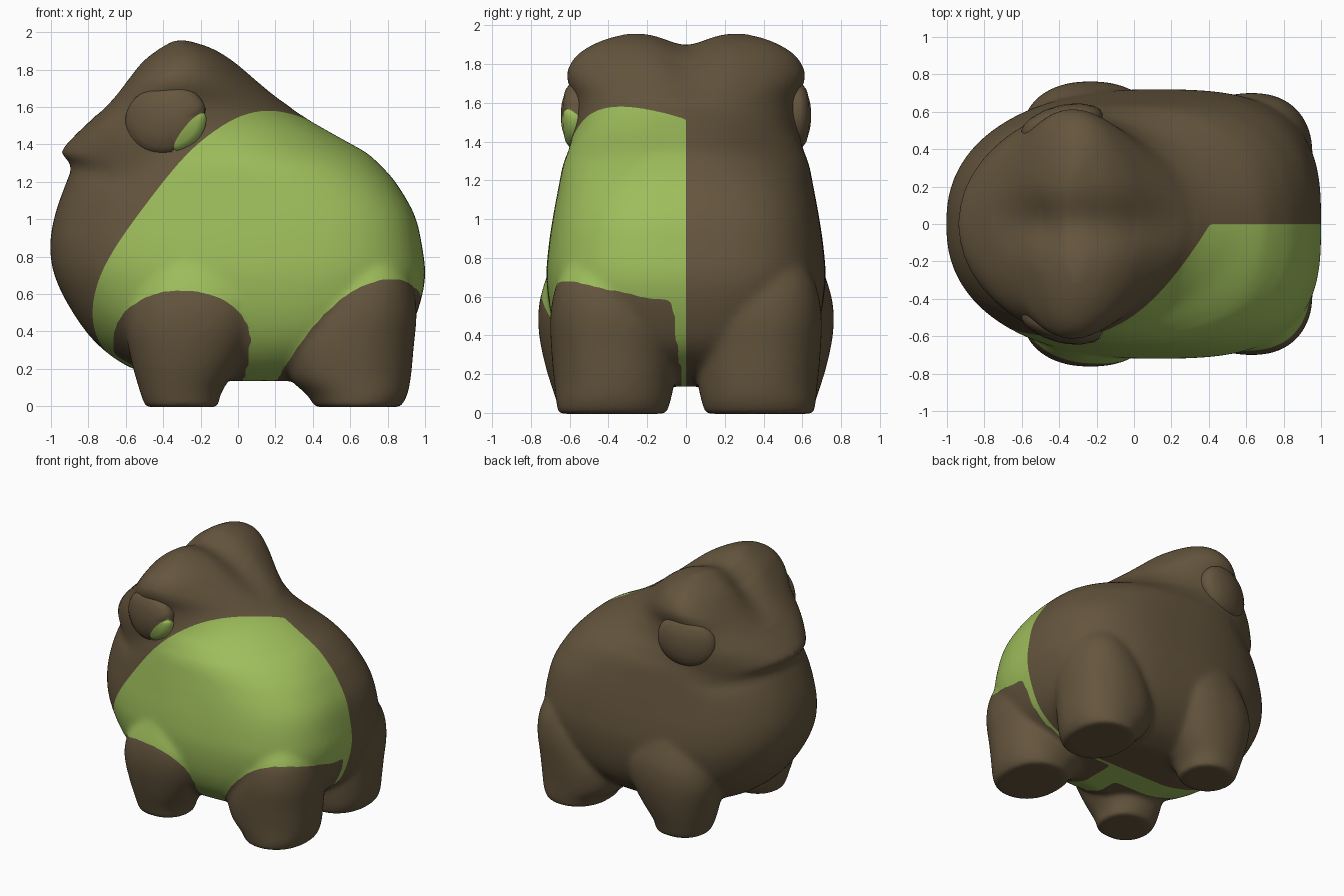
import bpy, bmesh, math
from mathutils import Vector

if "Cube" in bpy.data.objects:
    bpy.data.objects.remove(bpy.data.objects["Cube"])


def material(name, rgb):
    m = bpy.data.materials.new(name)
    m.diffuse_color = (*rgb, 1)
    m.use_nodes = True
    m.node_tree.nodes["Principled BSDF"].inputs["Base Color"].default_value = m.diffuse_color
    return m


brown = material("brown skin", (0.130, 0.092, 0.048))
green = material("green patch", (0.340, 0.510, 0.105))


def spow(v, n):
    return math.copysign(abs(v) ** (2 / n), v)


def smooth_rows(rows, steps=4):
    """Catmull-Rom curve through the section table."""
    out = []
    for k in range(len(rows) - 1):
        p = [rows[min(max(k + d, 0), len(rows) - 1)] for d in (-1, 0, 1, 2)]
        for s in range(steps):
            t = s / steps
            out.append([0.5 * (2 * b + (c - a) * t + (2 * a - 5 * b + 4 * c - d) * t * t
                               + (3 * b - a - 3 * c + d) * t ** 3) for a, b, c, d in zip(*p)])
    return out + [list(rows[-1])]


def bridge(bm, rings):
    n = len(rings[0])
    for lo, hi in zip(rings, rings[1:]):
        for i in range(n):
            j = (i + 1) % n
            bm.faces.new((lo[i], lo[j], hi[j], hi[i]))
    bm.faces.new(rings[0][::-1])
    bm.faces.new(rings[-1])


def loft(bm, rows, count=80):
    """Stack of rounded sections: z, x_front, x_back, x_widest, y0, y1, front power, back power."""
    rings = []
    for z, x0, x1, cx, y0, y1, nf, nb in smooth_rows(rows):
        ring = []
        for i in range(count):
            a = 2 * math.pi * i / count
            c, s = math.cos(a), math.sin(a)
            n, r = (nb, x1 - cx) if c > 0 else (nf, cx - x0)
            ring.append(bm.verts.new((cx + r * spow(c, n),
                                      (y0 + y1) / 2 + (y1 - y0) / 2 * spow(s, n), z)))
        rings.append(ring)
    bridge(bm, rings)


def add_object(name, mesh):
    ob = bpy.data.objects.new(name, mesh)
    bpy.context.collection.objects.link(ob)
    return ob


# slanted plane that bounds the green patch
NORMAL = Vector((0.126, -0.112, -0.107)).normalized()


def paint(mesh, origin, is_leg):
    """Cut along the patch edges, colour the faces by side, then even out the colour border."""
    mesh.materials.clear()
    mesh.materials.append(brown)
    mesh.materials.append(green)
    bm = bmesh.new()
    bm.from_mesh(mesh)
    for co, no in ((origin, NORMAL), (Vector((0, 0, 0)), Vector((0, 1, 0)))):
        bmesh.ops.bisect_plane(bm, geom=bm.verts[:] + bm.edges[:] + bm.faces[:],
                               dist=1e-4, plane_co=co, plane_no=no)
    for f in bm.faces:
        c = f.calc_center_median()
        inside = c.y < 0 and (c - origin).dot(NORMAL) > 0
        f.material_index = 1 if inside and not is_leg(c) else 0
        f.smooth = True
    near = {}
    for e in bm.edges:
        if len({f.material_index for f in e.link_faces}) == 2:
            a, b = e.verts
            near.setdefault(a, []).append(b)
            near.setdefault(b, []).append(a)
    for _ in range(5):
        moved = {v: v.co * 0.5 + (n[0].co + n[1].co) * 0.25 for v, n in near.items() if len(n) == 2}
        for v, co in moved.items():
            v.co = co
    bm.to_mesh(mesh)
    bm.free()


# torso and head: z, front x, back x, widest x, half width, front power, back power
torso = [
    (0.135, -0.30, 0.45, 0.0, 0.35, 2.1, 2.4),
    (0.20, -0.56, 0.68, 0.05, 0.50, 2.1, 2.5),
    (0.32, -0.74, 0.86, 0.1, 0.62, 2.2, 2.7),
    (0.48, -0.87, 0.95, 0.1, 0.69, 2.3, 2.9),
    (0.68, -0.975, 1.00, 0.1, 0.72, 2.3, 3.0),
    (0.85, -1.005, 0.985, 0.1, 0.71, 2.3, 3.0),
    (1.02, -0.98, 0.945, 0.08, 0.685, 2.3, 2.9),
    (1.18, -0.925, 0.855, 0.0, 0.655, 2.3, 2.7),
    (1.26, -0.895, 0.79, -0.06, 0.64, 2.2, 2.5),
    (1.31, -0.905, 0.74, -0.12, 0.625, 2.1, 2.4),
    (1.36, -0.945, 0.68, -0.2, 0.605, 2.0, 2.2),
    (1.45, -0.87, 0.52, -0.32, 0.585, 2.2, 1.9),
    (1.55, -0.765, 0.35, -0.32, 0.575, 2.5, 1.8),
    (1.63, -0.69, 0.26, -0.32, 0.58, 2.6, 1.8),
    (1.69, -0.64, 0.19, -0.32, 0.605, 2.6, 1.8),
    (1.76, -0.59, 0.11, -0.32, 0.615, 2.4, 1.8),
    (1.85, -0.52, 0.0, -0.30, 0.56, 2.3, 1.9),
    (1.92, -0.43, -0.12, -0.29, 0.44, 2.2, 2.0),
    (1.96, -0.36, -0.25, -0.31, 0.30, 2.0, 2.0),
]
# legs: z, front x, back x, inner y, outer y
front_leg = [
    (-0.005, -0.495, -0.105, 0.27, 0.65),
    (0.08, -0.525, -0.085, 0.23, 0.675),
    (0.24, -0.57, 0.02, 0.20, 0.725),
    (0.42, -0.60, 0.11, 0.20, 0.76),
    (0.58, -0.56, 0.12, 0.25, 0.755),
    (0.76, -0.46, 0.02, 0.30, 0.70),
]
back_leg = [
    (-0.005, 0.41, 0.87, 0.10, 0.66),
    (0.06, 0.37, 0.905, 0.08, 0.67),
    (0.16, 0.27, 0.925, 0.06, 0.68),
    (0.32, 0.25, 0.94, 0.05, 0.695),
    (0.50, 0.33, 0.955, 0.05, 0.70),
    (0.66, 0.43, 0.93, 0.10, 0.67),
    (0.80, 0.50, 0.86, 0.18, 0.60),
]

bm = bmesh.new()
loft(bm, [(z, a, b, c, -h, h, nf, nb) for z, a, b, c, h, nf, nb in torso])
for leg in (front_leg, back_leg):
    for side in (-1, 1):
        loft(bm, [(z, a, b, (a + b) / 2, *sorted((side * i, side * o)), 2.2, 2.2)
                  for z, a, b, i, o in leg])
bmesh.ops.recalc_face_normals(bm, faces=bm.faces[:])
raw = bpy.data.meshes.new("body")
bm.to_mesh(raw)
bm.free()

# fuse torso, head and legs into one soft skin
body = add_object("body", raw)
remesh = body.modifiers.new("fuse", 'REMESH')
remesh.mode = 'VOXEL'
remesh.voxel_size = 0.016
soft = body.modifiers.new("soften", 'SMOOTH')
soft.factor = 0.5
soft.iterations = 20
dg = bpy.context.evaluated_depsgraph_get()
skin = bpy.data.meshes.new_from_object(body.evaluated_get(dg))
body.modifiers.clear()
body.data = skin

# shallow valley between the two brows, mouth corners drawn slightly down
for v in skin.vertices:
    x, y, z = v.co
    t = min(max((z - 1.55) / 0.3, 0), 1) * math.exp(-(y / 0.14) ** 2)
    v.co.z -= 0.06 * t
    v.co.x += 0.03 * t * min(max((-0.35 - x) / 0.15, 0), 1)
    if x < -0.4:
        v.co.z -= 0.2 * y * y * math.exp(-((z - 1.3) / 0.15) ** 2) * min((-0.4 - x) / 0.2, 1)


def in_leg(c):
    front = (c.y < -0.18 and c.z < 0.62
             and ((c.x + 0.30) / 0.365) ** 2 + (max(c.z - 0.36, 0) / 0.26) ** 2
             + (min(c.z - 0.36, 0) / 0.5) ** 2 < 1)
    back = (c.x > 0.2 and c.y < -0.02 - 0.12 * max(c.z - 0.15, 0)
            and c.z < 0.68 - 1.4 * (0.83 - c.x) ** 2 - 0.08 * (1 + c.y / 0.6) * (c.x > 0.85))
    return front or back


paint(skin, Vector((0.395, 0, 1.5)), in_leg)

# eyes: low domes set under the brows, curved with the head
for side, name in ((-1, "right_eye"), (1, "left_eye")):
    bm = bmesh.new()
    rings = []
    for depth, r in ((-0.12, 1), (0.0, 1), (0.02, 0.94), (0.034, 0.78), (0.042, 0.45), (0.044, 0.12)):
        ring = []
        for i in range(48):
            a = 2 * math.pi * i / 48
            u = 0.217 * r * spow(math.cos(a), 2.1)
            w = 0.182 * r * spow(math.sin(a), 2.3 if a < math.pi else 2.0)
            y = 0.603 + depth - 1.0 * (u - 0.1) ** 2 - 0.8 * w * w
            ring.append(bm.verts.new((-0.385 + u, side * y, 1.53 + w + 0.06 * u)))
        rings.append(ring)
    bridge(bm, rings)
    bmesh.ops.recalc_face_normals(bm, faces=bm.faces[:])
    me = bpy.data.meshes.new(name)
    bm.to_mesh(me)
    bm.free()
    paint(me, Vector((-0.26, -0.615, 1.495)), lambda c: False)
    add_object(name, me)
